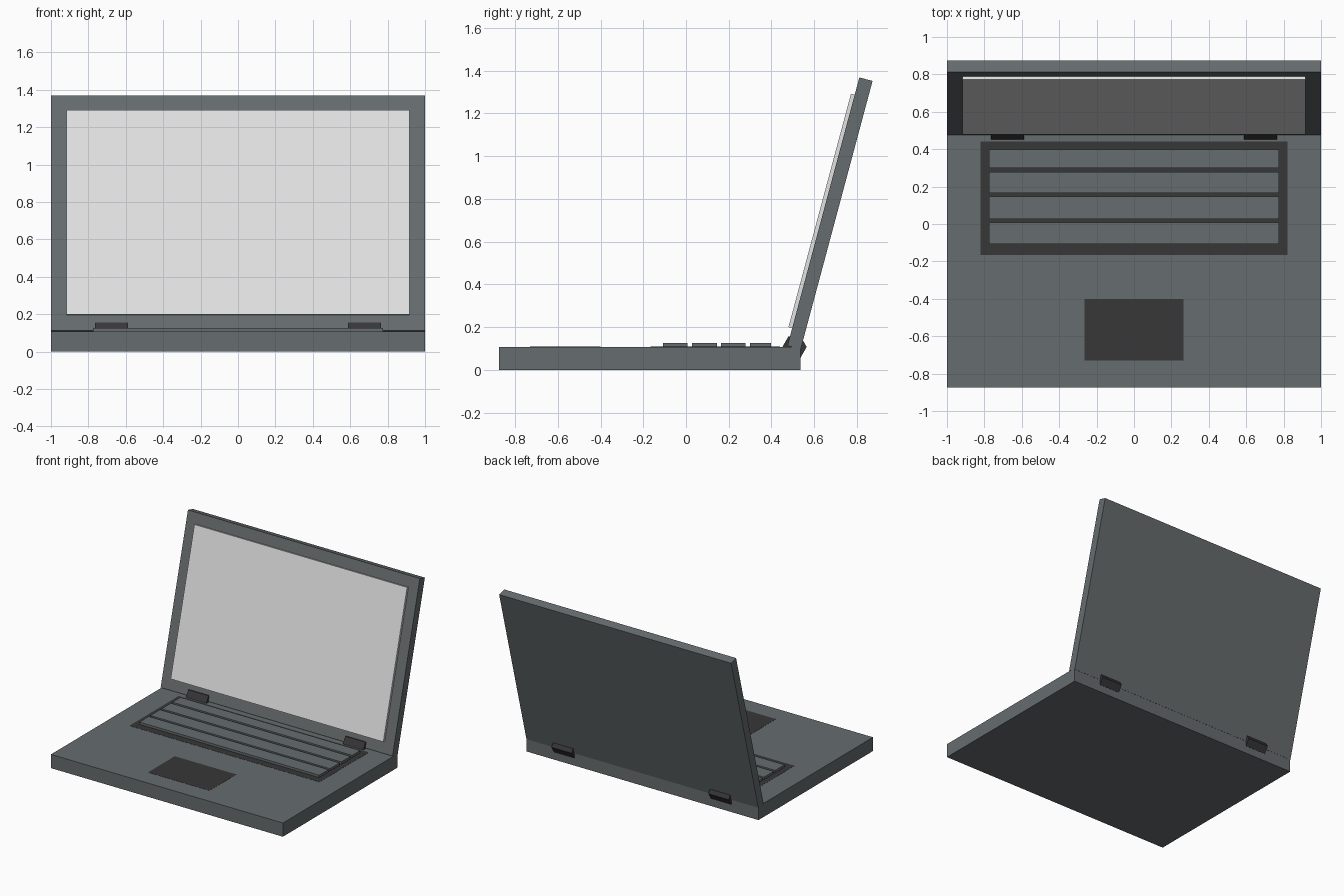
import bpy, bmesh, math
from mathutils import Matrix, Vector

if "Cube" in bpy.data.objects:
    bpy.data.objects.remove(bpy.data.objects["Cube"])


def material(name, r, g, b):
    m = bpy.data.materials.new(name)
    m.diffuse_color = (r, g, b, 1)
    m.use_nodes = True
    m.node_tree.nodes["Principled BSDF"].inputs["Base Color"].default_value = m.diffuse_color
    return m


BODY = material("slate grey", 0.133, 0.150, 0.156)
DARK = material("charcoal", 0.040, 0.038, 0.038)
SCREEN = material("pale grey", 0.76, 0.76, 0.76)


def finish(name, bm, mat, matrix=Matrix()):
    bm.transform(matrix)
    mesh = bpy.data.meshes.new(name)
    bm.to_mesh(mesh)
    bm.free()
    mesh.materials.append(mat)
    obj = bpy.data.objects.new(name, mesh)
    bpy.context.collection.objects.link(obj)
    return obj


def box(name, half_x, y0, y1, z0, z1, mat, matrix=Matrix()):
    bm = bmesh.new()
    bmesh.ops.create_cube(bm, size=1)
    bmesh.ops.scale(bm, vec=Vector((2 * half_x, y1 - y0, z1 - z0)), verts=bm.verts)
    bmesh.ops.translate(bm, vec=Vector((0, (y0 + y1) / 2, (z0 + z1) / 2)), verts=bm.verts)
    return finish(name, bm, mat, matrix)


TOP = 0.107

# Base slab with thin dark keyboard and touchpad plates
box("base", 1.0, -0.875, 0.535, 0, TOP, BODY)
box("keyboard_tray", 0.82, -0.166, 0.44, TOP - 0.004, TOP + 0.001, DARK)
box("touchpad", 0.265, -0.73, -0.40, TOP - 0.004, TOP + 0.001, DARK)

# Four long key rows
for i, (y0, y1) in enumerate([(-0.107, 0.008), (0.027, 0.146), (0.165, 0.279), (0.299, 0.398)]):
    box(f"key_row_{i + 1}", 0.775, y0, y1, TOP - 0.002, 0.126, BODY)

# Lid and screen, leaning back about the lid's lower front edge
lean = Matrix.Translation((0, 0.475, 0.113)) @ Matrix.Rotation(math.radians(-15), 4, 'X')
box("lid", 1.0, 0, 0.064, 0, 1.30, BODY, lean)
box("screen", 0.917, -0.018, 0.002, 0.085, 1.216, SCREEN, lean)

# Hexagonal hinge barrels
for name, side in (("left_hinge", -1), ("right_hinge", 1)):
    bm = bmesh.new()
    bmesh.ops.create_cone(bm, cap_ends=True, segments=6, radius1=0.057, radius2=0.057, depth=0.176)
    # Turn the axis along x with a corner pointing straight back
    corner = max(bm.verts, key=lambda v: v.co.y).co
    spin = math.pi / 2 - math.atan2(corner.y, corner.x)
    bm.transform(Matrix.Rotation(math.pi / 2, 4, 'Y') @ Matrix.Rotation(spin, 4, 'Z'))
    finish(name, bm, DARK, Matrix.Translation((side * 0.677, 0.508, 0.107)))
